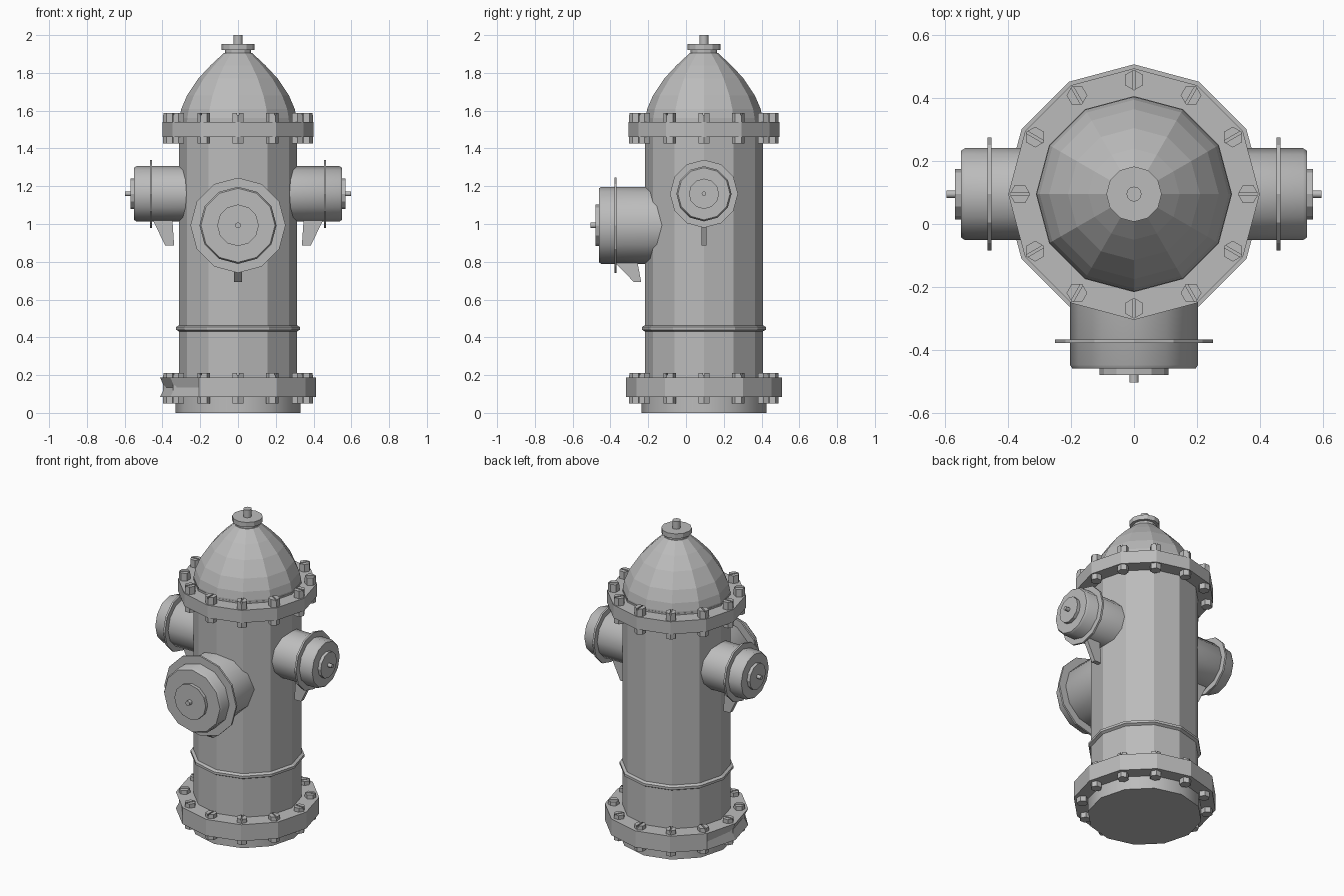
import bpy, bmesh, math
from mathutils import Matrix, Vector

cube = bpy.data.objects.get("Cube")
if cube:
    bpy.data.objects.remove(cube, do_unlink=True)

CY = 0.095          # y of the barrel axis
SIDES = 12

iron = bpy.data.materials.new("grey iron")
iron.use_nodes = True
GREY = (0.5, 0.5, 0.5, 1)
iron.diffuse_color = GREY
iron.node_tree.nodes["Principled BSDF"].inputs["Base Color"].default_value = GREY


def finish(name, bm, matrix=Matrix(), smooth=False):
    """Turn a bmesh into an object with the iron material."""
    bmesh.ops.recalc_face_normals(bm, faces=bm.faces)
    bm.transform(matrix)
    mesh = bpy.data.meshes.new(name)
    bm.to_mesh(mesh)
    bm.free()
    mesh.materials.append(iron)
    obj = bpy.data.objects.new(name, mesh)
    bpy.context.collection.objects.link(obj)
    if smooth:
        bpy.ops.object.select_all(action='DESELECT')
        obj.select_set(True)
        bpy.context.view_layer.objects.active = obj
        bpy.ops.object.shade_smooth_by_angle(angle=math.radians(35))
    return obj


def lathe(profile, sides=SIDES):
    """Closed solid turned around z from (radius, height) pairs."""
    bm = bmesh.new()
    rings = []
    for r, z in profile:
        rings.append([bm.verts.new((r * math.cos(a), r * math.sin(a), z))
                      for a in (math.tau * i / sides for i in range(sides))])
    for low, high in zip(rings, rings[1:]):
        for i in range(sides):
            j = (i + 1) % sides
            bm.faces.new((low[i], low[j], high[j], high[i]))
    bm.faces.new(rings[0][::-1])
    bm.faces.new(rings[-1])
    return bm


AXIS = Matrix.Translation((0, CY, 0))


def turned(name, profile, sides=SIDES, smooth=False):
    return finish(name, lathe(profile, sides), AXIS, smooth)


# Barrel, foot and dome
turned("foot", [(0.33, 0), (0.33, 0.1)], smooth=True)
turned("barrel", [(0.312, 0.08), (0.312, 1.55)])
turned("barrel_band", [(0.31, 0.43), (0.328, 0.44), (0.328, 0.455), (0.31, 0.465)])
turned("top_flange", [(0.4, 1.46), (0.4, 1.54)])
turned("dome", [(0.31, 1.53), (0.31, 1.56), (0.3, 1.61), (0.27, 1.68),
                (0.21, 1.77), (0.145, 1.84), (0.075, 1.905)])
turned("cap_neck", [(0.07, 1.89), (0.07, 1.93)])
turned("cap", [(0.088, 1.922), (0.088, 1.952)])
turned("cap_nut", [(0.024, 1.94), (0.024, 2.0)], smooth=True)

# Base flange, dented on one side
bm = lathe([(0.413, 0.083), (0.413, 0.135), (0.413, 0.187)])
for v in bm.verts:
    angle = math.degrees(math.atan2(v.co.y, v.co.x)) % 360
    if abs(v.co.z - 0.135) < 0.01 and 170 < angle < 220:
        v.co.x *= 0.94
        v.co.y *= 0.94
finish("base_flange", bm, AXIS)


# Slotted hex bolts through both flanges
def add_hex(bm, low, high, place, half=0):
    part = lathe([(0.033, low), (0.033, high)], 6)
    if half:
        cut = bmesh.ops.bisect_plane(
            part, geom=part.verts[:] + part.edges[:] + part.faces[:],
            plane_co=(0, half * 0.004, 0), plane_no=(0, -half, 0), clear_outer=True)
        edges = [e for e in cut["geom_cut"] if isinstance(e, bmesh.types.BMEdge)]
        bmesh.ops.holes_fill(part, edges=edges)
    part.transform(place)
    temp = bpy.data.meshes.new("temp")
    part.to_mesh(temp)
    part.free()
    bm.from_mesh(temp)
    bpy.data.meshes.remove(temp)


def bolt_ring(name, low, high):
    bm = bmesh.new()
    for i in range(SIDES):
        place = (Matrix.Rotation(math.tau * i / SIDES, 4, 'Z')
                 @ Matrix.Translation((0.363, 0, 0)))
        add_hex(bm, low, high - 0.012, place)
        for half in (-1, 1):
            add_hex(bm, high - 0.012, high, place, half)
    finish(name, bm, AXIS)


bolt_ring("base_bolts", 0.05, 0.212)
bolt_ring("top_bolts", 1.425, 1.588)


# Hose outlets: lathed along z, then laid along their own direction
def outlet(name, turn, height, r, end, ring_r, ring_at, plate_r, nut_r, tip, fin, fin_w):
    place = (Matrix.Translation((0, CY, height)) @ Matrix.Rotation(turn, 4, 'Z')
             @ Matrix.Rotation(math.pi / 2, 4, 'Y'))
    parts = {
        "pipe": [(r, 0.1), (r, end - 0.012), (r - 0.008, end)],
        "ring": [(ring_r, ring_at - 0.006), (ring_r, ring_at + 0.006)],
        "plate": [(plate_r, end - 0.01), (plate_r, end + 0.02)],
        "nut": [(nut_r, end), (nut_r, tip)],
    }
    for part, profile in parts.items():
        finish(f"{name}_{part}", lathe(profile), place, part in ("pipe", "nut"))
    # Slanted fin under the pipe: (distance, height) outline given thickness
    bm = bmesh.new()
    face = bm.faces.new([bm.verts.new((d, -fin_w, z)) for d, z in fin])
    grown = bmesh.ops.extrude_face_region(bm, geom=[face])["geom"]
    bmesh.ops.translate(bm, verts=[g for g in grown if isinstance(g, bmesh.types.BMVert)],
                        vec=Vector((0, 2 * fin_w, 0)))
    finish(f"{name}_fin", bm,
           Matrix.Translation((0, CY, 0)) @ Matrix.Rotation(turn, 4, 'Z'))


side_fin = [(0.455, 1.03), (0.385, 0.885), (0.338, 0.885), (0.35, 1.06)]
front_fin = [(0.475, 0.8), (0.37, 0.692), (0.332, 0.692), (0.358, 0.83)]
for name, turn in (("left_outlet", 0), ("right_outlet", math.pi)):
    outlet(name, turn, 1.16, 0.146, 0.55, 0.18, 0.46, 0.08, 0.012, 0.597, side_fin, 0.014)
outlet("front_outlet", -math.pi / 2, 0.993, 0.204, 0.555, 0.252, 0.468,
       0.11, 0.015, 0.6, front_fin, 0.02)
